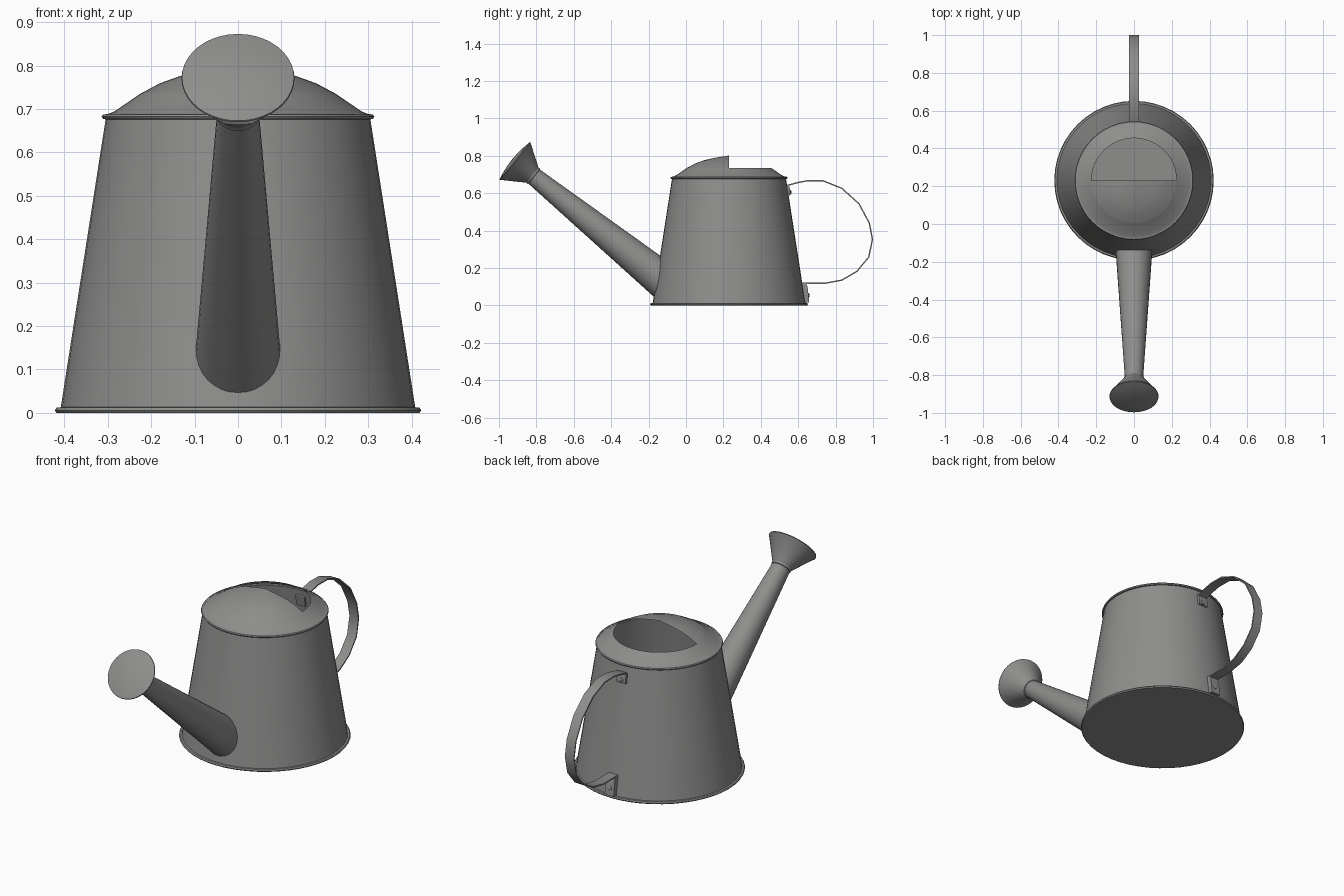
import bpy, bmesh, math
from mathutils import Vector

if "Cube" in bpy.data.objects:
    bpy.data.objects.remove(bpy.data.objects["Cube"])

metal = bpy.data.materials.new("galvanised grey")
metal.diffuse_color = (0.27, 0.27, 0.265, 1)
metal.use_nodes = True
metal.node_tree.nodes["Principled BSDF"].inputs["Base Color"].default_value = metal.diffuse_color
CY = 0.23          # body axis in y
SEG = 48


def skin(name, rows, closed=True, cap=False, recalc=False):
    """Skin rows of points with quads; collapsed rows become poles."""
    bm = bmesh.new()
    vs = [[bm.verts.new(p) for p in row] for row in rows]
    n = len(rows[0])
    for a, b in zip(vs, vs[1:]):
        for j in range(n if closed else n - 1):
            k = (j + 1) % n
            bm.faces.new((a[j], a[k], b[k], b[j]))
    if cap:
        bm.faces.new(vs[0][::-1])
        bm.faces.new(vs[-1])
    bmesh.ops.remove_doubles(bm, verts=bm.verts, dist=1e-5)
    if recalc:
        bmesh.ops.recalc_face_normals(bm, faces=bm.faces)
    me = bpy.data.meshes.new(name)
    bm.to_mesh(me)
    bm.free()
    me.materials.append(metal)
    ob = bpy.data.objects.new(name, me)
    bpy.context.collection.objects.link(ob)
    bpy.ops.object.select_all(action='DESELECT')
    ob.select_set(True)
    bpy.context.view_layer.objects.active = ob
    bpy.ops.object.shade_smooth_by_angle(angle=math.radians(30))
    return ob


def lathe(name, profile, origin, axis=(0, 0, 1), seg=SEG, half=False):
    """Revolve (radius, height) pairs about an axis; half keeps the -y side."""
    d = Vector(axis).normalized()
    u = Vector((1, 0, 0))
    v = d.cross(u)
    o = Vector(origin)
    if half:
        angs = [math.pi + math.pi * i / (seg // 2) for i in range(seg // 2 + 1)]
    else:
        angs = [2 * math.pi * i / seg for i in range(seg)]
    rows = [[o + d * h + (u * math.cos(a) + v * math.sin(a)) * r for a in angs]
            for r, h in profile]
    return skin(name, rows, closed=not half)


def wall(z):
    return 0.41 - 0.1555 * z


# Body with rolled rims at the bottom and top
lathe("body", [(0, 0), (0.418, 0), (0.422, 0.006), (0.418, 0.012),
               (wall(0.012), 0.013), (wall(0.676), 0.676), (0.311, 0.677),
               (0.314, 0.682), (0.311, 0.687), (0.303, 0.688)], (0, CY, 0))
# Lid collar, and the half dome hood over the front of the opening
lathe("lid_collar", [(0.303, 0.687), (0.285, 0.694), (0.225, 0.735)], (0, CY, 0))
lathe("lid_hood", [(0.225, 0.735), (0.18, 0.759), (0.13, 0.777), (0.065, 0.791),
                   (0, 0.801)], (0, CY, 0), half=True)

# Spout: tapered tube trimmed where it meets the body wall
top, base = Vector((0, -0.82, 0.695)), Vector((0, -0.155, 0.16))
d = (top - base).normalized()
u = Vector((1, 0, 0))
v = d.cross(u)
low, high = [], []
for i in range(32):
    a = 2 * math.pi * i / 32
    s = u * math.cos(a) + v * math.sin(a)
    p, q = top + s * 0.048, base + s * 0.096
    lo, hi = 0.5, 1.25
    for _ in range(30):
        t = (lo + hi) / 2
        c = p.lerp(q, t)
        if math.hypot(c.x, c.y - CY) > wall(c.z) - 0.002:
            lo = t
        else:
            hi = t
    low.append(p.lerp(q, hi))
    high.append(p)
skin("spout", [low, high])

# Sprinkler rose with slightly domed face
lathe("rose", [(0.046, -0.012), (0.052, -0.008), (0.052, 0.002), (0.126, 0.116),
               (0.130, 0.119), (0.129, 0.123), (0.10, 0.130), (0.05, 0.137),
               (0, 0.139)], top, (0, -0.775, 0.632), seg=40)

# Handle: bent flat strip
W = 0.027
path = [(0.535, 0.637), (0.548, 0.643), (0.60, 0.657), (0.652, 0.667), (0.733, 0.666),
        (0.834, 0.625), (0.925, 0.543), (0.98, 0.44), (0.997, 0.353),
        (0.977, 0.258), (0.914, 0.182), (0.834, 0.135), (0.743, 0.118),
        (0.622, 0.118)]
rows = []
for i, (y, z) in enumerate(path):
    a, b = path[max(i - 1, 0)], path[min(i + 1, len(path) - 1)]
    n = Vector((0, a[1] - b[1], b[0] - a[0])).normalized() * 0.0035
    c = Vector((0, y, z))
    x = Vector((W, 0, 0))
    rows.append([c - x - n, c + x - n, c + x + n, c - x + n])
skin("handle", rows, cap=True, recalc=True)

# Fixing tabs and rivets holding the handle on
tabs = {"upper": [(0.530, 0.640), (0.548, 0.646), (0.557, 0.620), (0.557, 0.588),
                  (0.540, 0.588)],
        "lower": [(0.612, 0.116), (0.640, 0.121), (0.650, 0.100), (0.659, 0.016),
                  (0.630, 0.016)]}
for key, prof in tabs.items():
    skin(key + "_handle_tab", [[(x, y, z) for y, z in prof] for x in (-W, W)],
         cap=True, recalc=True)
lathe("upper_rivet", [(0.012, -0.004), (0.012, 0.003), (0.007, 0.006), (0, 0.006)],
      (0, 0.557, 0.605), (0, 1, 0), seg=12)
lathe("lower_rivet", [(0.012, -0.004), (0.012, 0.003), (0.007, 0.006), (0, 0.006)],
      (0, 0.6545, 0.055), (0, 1, 0.11), seg=12)
